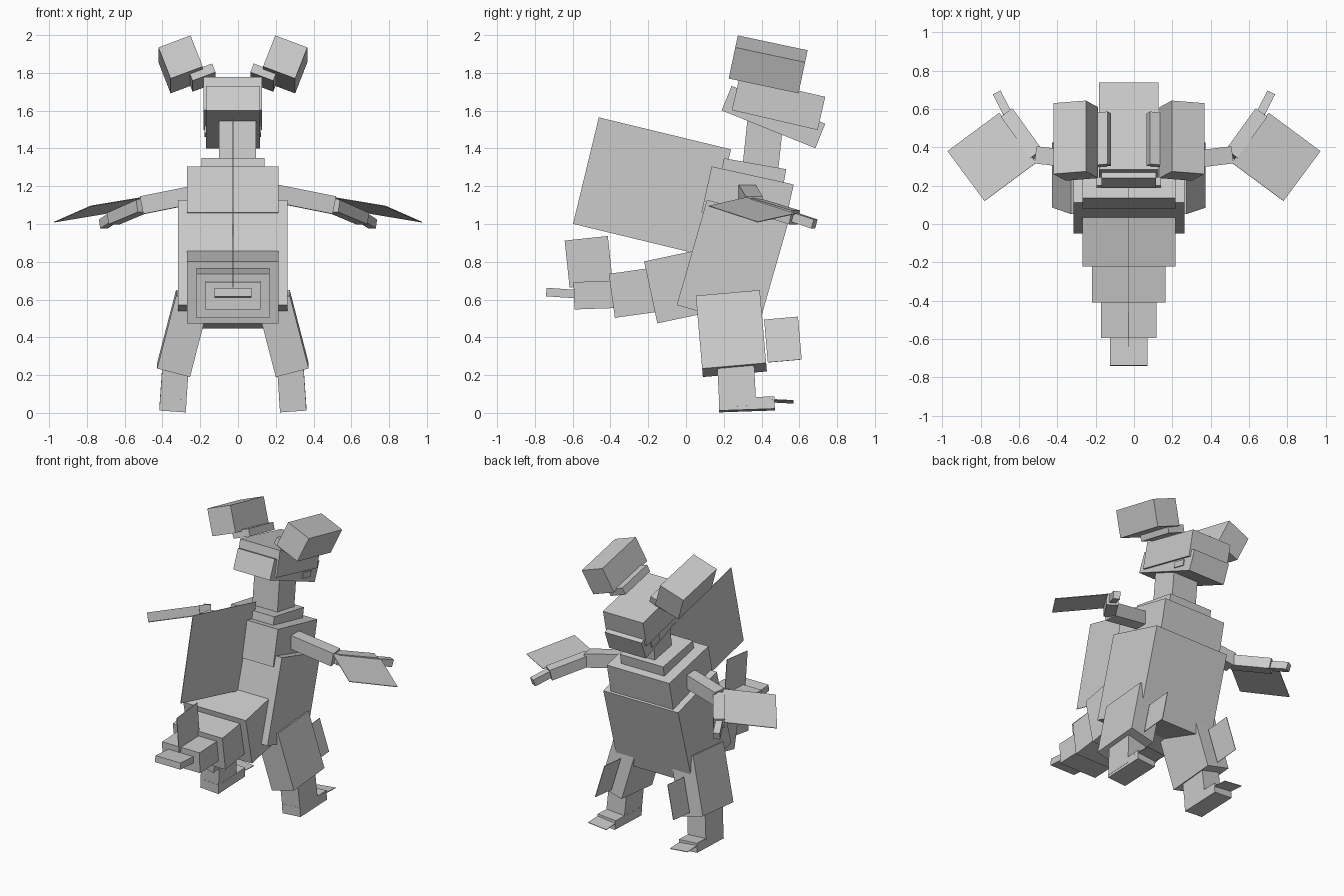
import bpy
import bmesh
from math import radians
from mathutils import Matrix, Vector

cube = bpy.data.objects.get("Cube")
if cube:
    bpy.data.objects.remove(cube, do_unlink=True)

grey = bpy.data.materials.new("plain_grey")
grey.use_nodes = True
COLOUR = (0.6, 0.6, 0.6, 1)
grey.diffuse_color = COLOUR
grey.node_tree.nodes["Principled BSDF"].inputs["Base Color"].default_value = COLOUR

MID = -0.027     # centre line of the body
THIN = 0.004     # thickness of fins and membranes


def add_block(name, matrix):
    """Unit cube shaped and placed by a matrix."""
    bm = bmesh.new()
    bmesh.ops.create_cube(bm, size=1, matrix=matrix)
    bmesh.ops.recalc_face_normals(bm, faces=bm.faces)
    mesh = bpy.data.meshes.new(name)
    bm.to_mesh(mesh)
    bm.free()
    mesh.materials.append(grey)
    bpy.context.collection.objects.link(bpy.data.objects.new(name, mesh))


def box(name, centre, size, pitch=0, roll=0):
    add_block(name, Matrix.Translation(centre)
              @ Matrix.Rotation(radians(pitch), 4, 'X')
              @ Matrix.Rotation(radians(roll), 4, 'Y')
              @ Matrix.Diagonal((*size, 1)))


def slab(name, centre, u, v, w):
    """Block spanned by three edge vectors."""
    m = Matrix((u, v, w)).transposed().to_4x4()
    add_block(name, Matrix.Translation(centre) @ m)


def limb(name, start, end, width, height):
    """Square bar running from start to end."""
    a, b = Vector(start), Vector(end)
    along = b - a
    side = along.cross(Vector((0, 0, 1))).normalized()
    up = side.cross(along).normalized()
    slab(name, (a + b) / 2, side * width, along, up * height)


# Torso, neck and head: name, (y, z), size, pitch
for name, y, z, size, pitch in [
    ("body", 0.246, 0.788, (0.58, 0.447, 0.58), -16),
    ("chest", 0.326, 1.135, (0.485, 0.445, 0.25), -12.4),
    ("collar", 0.355, 1.26, (0.335, 0.335, 0.12), -10),
    ("head", 0.49, 1.638, (0.31, 0.466, 0.18), -13),
    ("jaw", 0.463, 1.566, (0.285, 0.535, 0.14), -22),
    ("mouth_bar", 0.59, 1.49, (0.3, 0.09, 0.04), -13),
    ("back_sail", -0.18, 1.198, (THIN, 0.72, 0.58), -13.6),
    ("tail_base", -0.04, 0.669, (0.485, 0.3, 0.335), 12),
    ("tail_middle", -0.269, 0.637, (0.385, 0.25, 0.235), 8),
    ("tail_end", -0.478, 0.624, (0.29, 0.23, 0.145), 2),
    ("tail_tip", -0.655, 0.634, (0.195, 0.17, 0.045), -4),
    ("tail_fin", -0.515, 0.8, (THIN, 0.23, 0.25), 6),
]:
    box(name, (MID, y, z), size, pitch)
box("neck", (-0.003, 0.41, 1.45), (0.195, 0.19, 0.3), -6)

# Paired parts
for side, s in (("left", 1), ("right", -1)):

    def pair(name, centre, size, pitch=0, roll=0):
        x, y, z = centre
        box(f"{side}_{name}", (MID + s * (x - MID), y, z), size, pitch, roll * s)

    # Ears
    pair("ear_base", (0.135, 0.44, 1.775), (0.13, 0.28, 0.05), -12, 21)
    pair("ear", (0.25, 0.435, 1.845), (0.182, 0.378, 0.18), -12, 21)

    # Legs
    pair("thigh", (0.237, 0.24, 0.42), (0.18, 0.34, 0.4), 5, -14.5)
    pair("leg_fin", (0.247, 0.513, 0.388), (THIN, 0.18, 0.235), 5, -14.5)
    pair("shin", (0.283, 0.268, 0.155), (0.14, 0.195, 0.25), 3, -4)
    pair("foot", (0.29, 0.322, 0.045), (0.14, 0.295, 0.065), 2, -4)
    pair("claw_plate", (0.29, 0.5, 0.062), (0.14, 0.14, THIN), -3, -6)

    # Arms
    elbow = (s * 0.505, 0.36, 1.1)
    wrist = (s * 0.66, 0.575, 1.035)
    limb(f"{side}_upper_arm", (s * 0.18, 0.32, 1.165), elbow, 0.09, 0.095)
    limb(f"{side}_forearm", elbow, wrist, 0.075, 0.075)
    limb(f"{side}_finger", wrist, (s * 0.713, 0.68, 1.0), 0.045, 0.05)

    # Arm membrane
    a, b, c = (Vector((s * x, y, z)) for x, y, z in
               ((0.51, 0.32, 1.14), (0.78, 0.12, 1.095), (0.973, 0.38, 1.01)))
    u, v = b - a, c - b
    slab(f"{side}_arm_membrane", (a + c) / 2, u, v, u.cross(v).normalized() * THIN)
